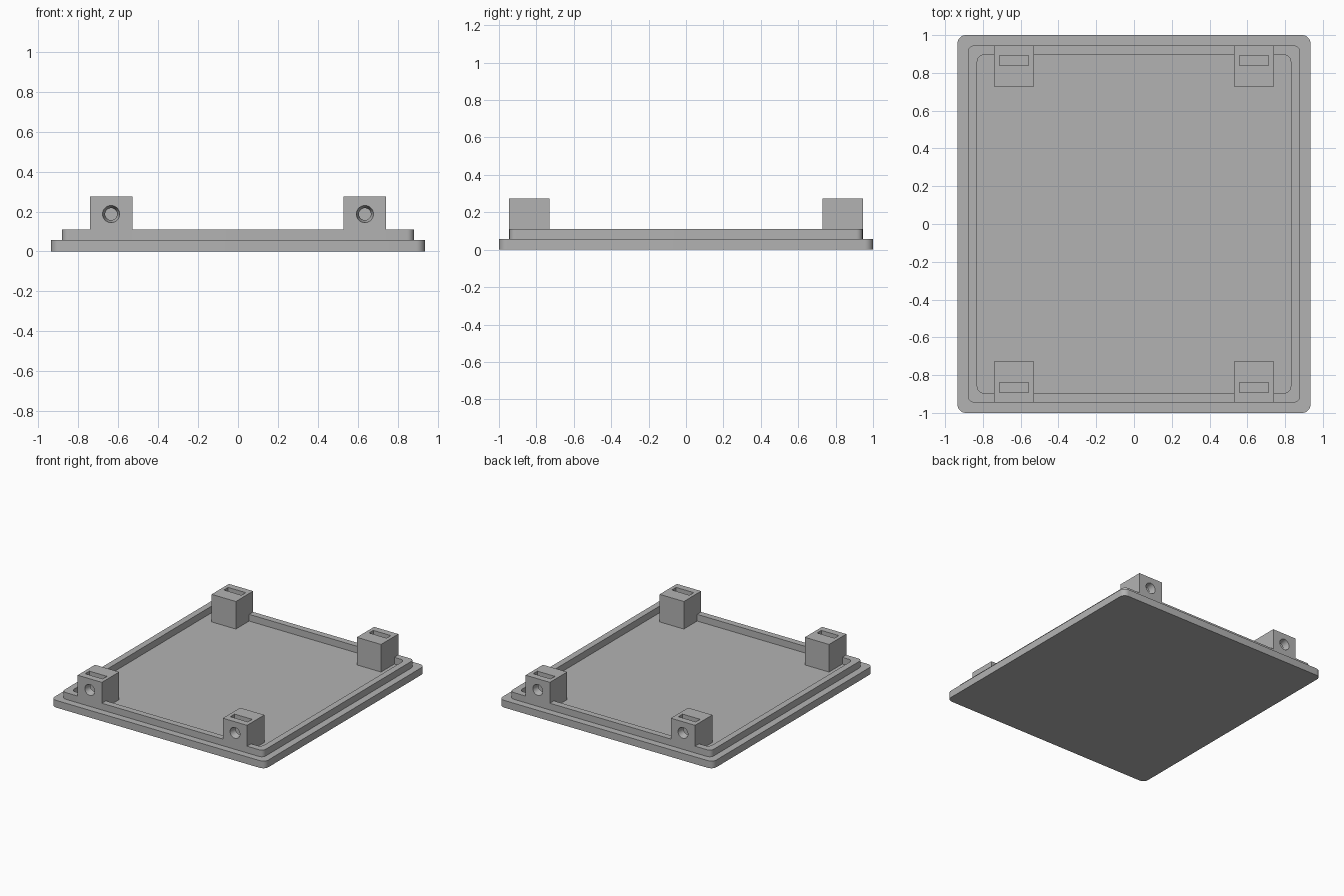
import bpy, bmesh, math
from mathutils import Matrix, Vector

if "Cube" in bpy.data.objects:
    bpy.data.objects.remove(bpy.data.objects["Cube"], do_unlink=True)

grey = bpy.data.materials.new("plain_grey")
grey.use_nodes = True
grey.diffuse_color = (0.45, 0.45, 0.45, 1)
grey.node_tree.nodes["Principled BSDF"].inputs["Base Color"].default_value = grey.diffuse_color

FLOOR, RIM, TOP = 0.057, 0.11, 0.275


def make_object(name, bm):
    bmesh.ops.recalc_face_normals(bm, faces=bm.faces)
    mesh = bpy.data.meshes.new(name)
    bm.to_mesh(mesh)
    bm.free()
    mesh.materials.append(grey)
    obj = bpy.data.objects.new(name, mesh)
    bpy.context.collection.objects.link(obj)
    return obj


def rounded_loop(bm, hx, hy, radius, z, steps=8):
    """Ring of vertices round a rectangle with rounded corners."""
    ring = []
    for corner, (sx, sy) in enumerate([(1, 1), (-1, 1), (-1, -1), (1, -1)]):
        for i in range(steps + 1):
            a = math.pi / 2 * (corner + i / steps)
            ring.append(bm.verts.new((sx * (hx - radius) + radius * math.cos(a),
                                      sy * (hy - radius) + radius * math.sin(a), z)))
    return ring


def make_box(name, low, high):
    low, high = Vector(low), Vector(high)
    bm = bmesh.new()
    bmesh.ops.create_cube(bm, size=1, matrix=Matrix.Translation((low + high) / 2)
                          @ Matrix.Diagonal((*(high - low), 1)))
    return make_object(name, bm)


def cut(obj, cutters):
    for cutter in cutters:
        cutter.hide_render = True
        mod = obj.modifiers.new("cut", 'BOOLEAN')
        mod.operation, mod.solver, mod.object = 'DIFFERENCE', 'EXACT', cutter
    bpy.context.view_layer.update()
    result = bpy.data.meshes.new_from_object(
        obj.evaluated_get(bpy.context.evaluated_depsgraph_get()))
    obj.modifiers.clear()
    obj.data = result
    for cutter in cutters:
        bpy.data.objects.remove(cutter, do_unlink=True)


# Base plate with raised rim: nested rounded outlines, bridged and capped
bm = bmesh.new()
outlines = [(0.935, 1.0, 0.045, 0), (0.935, 1.0, 0.045, FLOOR),
            (0.88, 0.945, 0.035, FLOOR), (0.88, 0.945, 0.035, RIM),
            (0.83, 0.895, 0.035, RIM), (0.83, 0.895, 0.035, FLOOR)]
rings = [rounded_loop(bm, *o) for o in outlines]
for a, b in zip(rings, rings[1:]):
    for i in range(len(a)):
        j = (i + 1) % len(a)
        bm.faces.new((a[i], a[j], b[j], b[i]))
bm.faces.new(rings[0])
bm.faces.new(rings[-1])
parts = [make_object("base_plate", bm)]

# Corner blocks, each with a nut slot from above and a tapered screw hole
for end, sy in (("front", -1), ("back", 1)):
    for side, sx in (("right", -1), ("left", 1)):
        cx = sx * 0.635

        def block_box(name, half, y_in, y_out, z0, z1):
            ya, yb = sorted((sy * y_in, sy * y_out))
            return make_box(name, (cx - half, ya, z0), (cx + half, yb, z1))

        block = block_box(f"{end}_{side}_block", 0.106, 0.729, 0.945, FLOOR - 0.01, TOP)
        slot = block_box("slot_cutter", 0.077, 0.84, 0.893, 0.112, TOP + 0.05)
        bm = bmesh.new()
        bmesh.ops.create_cone(
            bm, cap_ends=True, segments=32, radius1=0.028, radius2=0.0455, depth=0.07,
            matrix=Matrix.Translation((cx, sy * 0.92, 0.187))
            @ Matrix.Rotation(-sy * math.pi / 2, 4, 'X'))
        hole = make_object("hole_cutter", bm)
        cut(block, [slot, hole])
        parts.append(block)

# Smooth the round corners and holes, keep edges sharp
bpy.ops.object.select_all(action='DESELECT')
for obj in parts:
    obj.select_set(True)
bpy.context.view_layer.objects.active = parts[0]
bpy.ops.object.shade_smooth_by_angle(angle=math.radians(30))
